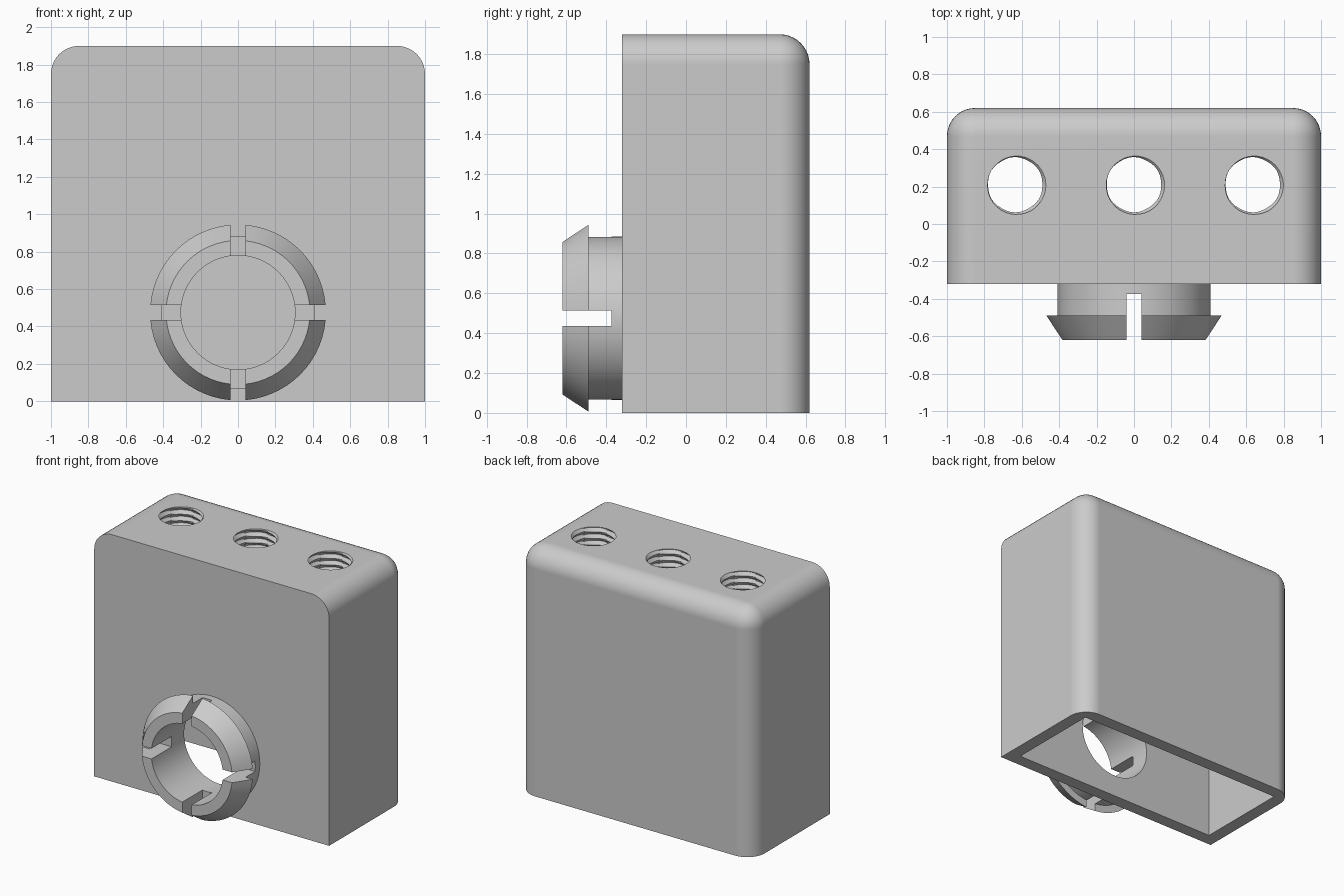
import bpy, bmesh, math
from mathutils import Matrix

if "Cube" in bpy.data.objects:
    bpy.data.objects.remove(bpy.data.objects["Cube"], do_unlink=True)

grey = bpy.data.materials.new("light grey")
grey.use_nodes = True
grey.diffuse_color = (0.6, 0.6, 0.6, 1)
grey.node_tree.nodes["Principled BSDF"].inputs["Base Color"].default_value = (0.6, 0.6, 0.6, 1)

FRONT, BACK, TOP, WALL = -0.32, 0.62, 1.9, 0.1
CEILING = 1.6           # top of the hollow, under the threaded block
RING_Z, BORE = 0.475, 0.305


def make(name, bm):
    bmesh.ops.recalc_face_normals(bm, faces=bm.faces)
    mesh = bpy.data.meshes.new(name)
    bm.to_mesh(mesh)
    bm.free()
    mesh.materials.append(grey)
    ob = bpy.data.objects.new(name, mesh)
    bpy.context.collection.objects.link(ob)
    return ob


def box_mesh(x0, x1, y0, y1, z0, z1):
    bm = bmesh.new()
    bmesh.ops.create_cube(bm, size=1)
    bmesh.ops.scale(bm, vec=(x1 - x0, y1 - y0, z1 - z0), verts=bm.verts)
    bmesh.ops.translate(bm, vec=((x0 + x1) / 2, (y0 + y1) / 2, (z0 + z1) / 2), verts=bm.verts)
    return bm


def activate(ob):
    bpy.ops.object.select_all(action='DESELECT')
    ob.select_set(True)
    bpy.context.view_layer.objects.active = ob


def cut(target, cutter):
    cutter.hide_render = True
    mod = target.modifiers.new("cut", 'BOOLEAN')
    mod.operation, mod.solver, mod.object = 'DIFFERENCE', 'EXACT', cutter
    activate(target)
    bpy.ops.object.modifier_apply(modifier=mod.name)
    bpy.data.objects.remove(cutter, do_unlink=True)


def bridge(bm, a, b):
    n = len(a)
    for i in range(n):
        j = (i + 1) % n
        bm.faces.new((a[i], a[j], b[j], b[i]))


def thread_mesh(cx, cy, z0, height, pitch=0.05, segs=36, steps=6):
    """Solid threaded rod whose radius follows a helical triangle wave."""
    bm = bmesh.new()
    rings = []
    for k in range(int(height / pitch * steps) + 1):
        z = z0 + k * pitch / steps
        ring = []
        for i in range(segs):
            a = math.tau * i / segs
            t = ((z - TOP) / pitch - (a + 0.35) / math.tau + 0.5) % 1
            r = 0.145 + 0.022 * (1 - abs(2 * t - 1))
            ring.append(bm.verts.new((cx + r * math.cos(a), cy + r * math.sin(a), z)))
        rings.append(ring)
    for a, b in zip(rings, rings[1:]):
        bridge(bm, a, b)
    bm.faces.new(rings[0])
    bm.faces.new(rings[-1])
    return bm


# Housing: box with rounded back and top edges, sharp front and bottom
bm = box_mesh(-1, 1, FRONT, BACK, 0, TOP)
rounded = []
for e in bm.edges:
    m = (e.verts[0].co + e.verts[1].co) / 2
    on_side, on_back, on_top = abs(m.x) > 0.9, m.y > BACK - 0.01, m.z > TOP - 0.01
    if on_side + on_back + on_top == 2:
        rounded.append(e)
bmesh.ops.bevel(bm, geom=rounded, offset=0.15, segments=10, profile=0.5, affect='EDGES')
housing = make("housing", bm)

# Hollow, open at the bottom
cut(housing, make("hollow_cutter", box_mesh(-1 + WALL, 1 - WALL, FRONT + WALL, BACK - WALL, -0.2, CEILING)))

# Round opening behind the snap ring
bm = bmesh.new()
bmesh.ops.create_cone(bm, cap_ends=True, segments=64, radius1=BORE, radius2=BORE, depth=0.4)
bmesh.ops.transform(bm, verts=bm.verts, matrix=Matrix.Translation((0, FRONT, RING_Z)) @ Matrix.Rotation(math.pi / 2, 4, 'X'))
cut(housing, make("opening_cutter", bm))

# Three threaded holes in the top
for x in (-0.635, 0, 0.635):
    cut(housing, make("thread_cutter", thread_mesh(x, 0.21, CEILING - 0.047, 0.4)))

# Snap ring: lathed tube with a tapered lip
profile = [(BORE, -0.62), (0.385, -0.62), (0.47, -0.49), (0.41, -0.49), (0.41, FRONT), (BORE, FRONT)]
bm = bmesh.new()
loops = []
for r, y in profile:
    loops.append([bm.verts.new((r * math.cos(math.tau * i / 64), y, RING_Z + r * math.sin(math.tau * i / 64)))
                  for i in range(64)])
for a, b in zip(loops, loops[1:] + loops[:1]):
    bridge(bm, a, b)
snap_ring = make("snap_ring", bm)

# Crossed slots that split the ring into four fingers
for w, h in ((0.04, 0.6), (0.6, 0.04)):
    cut(snap_ring, make("slot_cutter", box_mesh(-w, w, -0.8, -0.375, RING_Z - h, RING_Z + h)))

# Smooth curves, crisp edges
for ob in (housing, snap_ring):
    activate(ob)
    bpy.ops.object.shade_smooth_by_angle(angle=math.radians(30))
    mod = ob.modifiers.new("flat_normals", 'WEIGHTED_NORMAL')
    mod.keep_sharp = True
